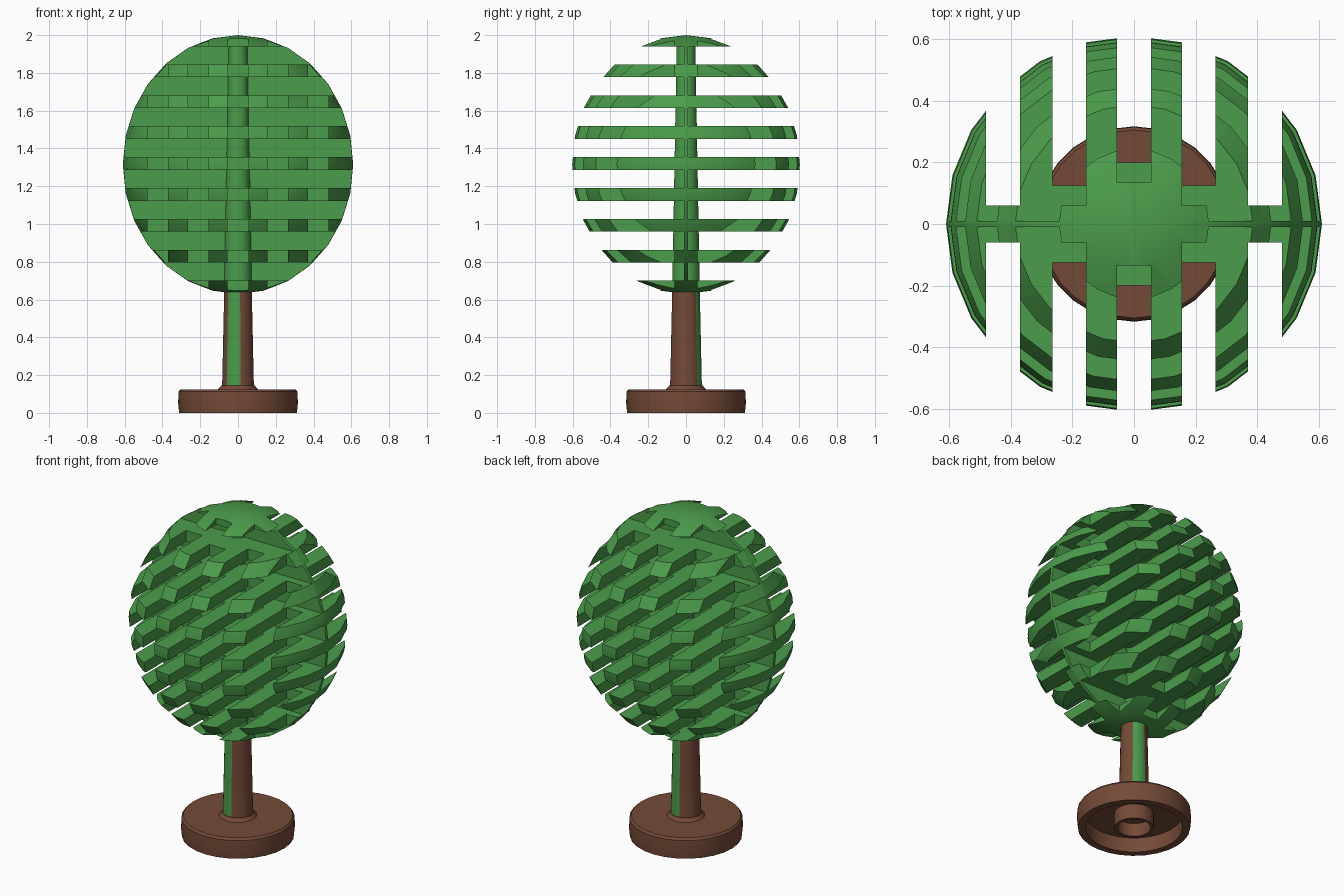
import bpy, bmesh, math
from mathutils import Matrix

cube = bpy.data.objects.get("Cube")
if cube:
    bpy.data.objects.remove(cube, do_unlink=True)


def material(name, rgb):
    m = bpy.data.materials.new(name)
    m.use_nodes = True
    m.diffuse_color = (*rgb, 1)
    m.node_tree.nodes["Principled BSDF"].inputs["Base Color"].default_value = (*rgb, 1)
    return m


green = material("leaf green", (0.07, 0.335, 0.07))
brown = material("bark brown", (0.175, 0.068, 0.038))


def make_object(name, bm, mats):
    bmesh.ops.recalc_face_normals(bm, faces=bm.faces)
    mesh = bpy.data.meshes.new(name)
    bm.to_mesh(mesh)
    bm.free()
    for m in mats:
        mesh.materials.append(m)
    ob = bpy.data.objects.new(name, mesh)
    bpy.context.collection.objects.link(ob)
    return ob


def smooth(ob):
    bpy.ops.object.select_all(action='DESELECT')
    ob.select_set(True)
    bpy.context.view_layer.objects.active = ob
    bpy.ops.object.shade_smooth_by_angle(angle=math.radians(30))


def lathe(profile, sides, start=0.0):
    """Turn a list of (radius, height) points around the z axis."""
    bm = bmesh.new()
    rings = []
    for r, z in profile:
        angles = [start + math.tau * i / sides for i in range(sides)]
        rings.append([bm.verts.new((r * math.cos(a), r * math.sin(a), z)) for a in angles])
    for low, high in zip(rings, rings[1:]):
        for i in range(sides):
            j = (i + 1) % sides
            bm.faces.new((low[i], low[j], high[j], high[i]))
    bmesh.ops.remove_doubles(bm, verts=bm.verts, dist=1e-5)
    return bm


def add_box(bm, x0, x1, y0, y1, z0, z1):
    size = Matrix.Diagonal((x1 - x0, y1 - y0, z1 - z0, 1))
    place = Matrix.Translation(((x0 + x1) / 2, (y0 + y1) / 2, (z0 + z1) / 2))
    bmesh.ops.create_cube(bm, size=1, matrix=place @ size)


def add_box_pair(bm, x0, x1, y, z0, z1):
    """Matching boxes in front of and behind the middle plane."""
    add_box(bm, x0, x1, y, 1, z0, z1)
    add_box(bm, x0, x1, -1, -y, z0, z1)


def cut(ob, bm):
    cutter = make_object("cutter", bm, [green])
    cutter.hide_render = True
    mod = ob.modifiers.new("cut", 'BOOLEAN')
    mod.operation = 'DIFFERENCE'
    mod.solver = 'EXACT'
    mod.object = cutter
    bpy.context.view_layer.objects.active = ob
    bpy.ops.object.modifier_apply(modifier=mod.name)
    bpy.data.objects.remove(cutter, do_unlink=True)


# Hollow foot with a socket ring underneath
foot = lathe([(0, .08), (.093, .08), (.093, 0), (.11, 0), (.11, .09), (.27, .09),
              (.27, 0), (.312, 0), (.317, .05), (.315, .112), (.305, .125),
              (.105, .125), (.088, .145), (0, .145)], 28)
smooth(make_object("foot", foot, [brown]))

# Tapered trunk: green inside the crown and on two opposite strips
trunk = lathe([(0, .12), (.086, .12), (.085, .145), (.074, .64), (.05, 1.95), (0, 1.95)],
              20, math.radians(9))
for f in trunk.faces:
    c = f.calc_center_median()
    turn = math.degrees(math.atan2(c.y, c.x)) % 180
    f.material_index = int(c.z > .65 or (c.z > .15 and 45 < turn < 99))
smooth(make_object("trunk", trunk, [brown, green]))

# Egg-shaped crown
ball = bmesh.new()
bmesh.ops.create_uvsphere(ball, u_segments=24, v_segments=14, radius=1)
bmesh.ops.transform(ball, verts=ball.verts,
                    matrix=Matrix.Translation((0, 0, 1.315)) @ Matrix.Diagonal((.61, .61, .685, 1)))
crown = make_object("crown", ball, [green])

# Horizontal gaps leave nine plates joined by a thin upright fin
gaps = bmesh.new()
for i in range(8):
    z = .7 + i * .1635
    add_box_pair(gaps, -1, 1, .01, z, z + .096)
cut(crown, gaps)

# Slots split the plates into rows of teeth; the end caps are cut deeper
slots = bmesh.new()
for x, inner, cap_inner in ((0, .2, .135), (.21, .125, .06), (-.21, .125, .06),
                            (.425, .06, .06), (-.425, .06, .06)):
    span = (x - .055, x + .055)
    add_box_pair(slots, *span, inner, .75, 1.88)
    add_box_pair(slots, *span, cap_inner, .5, .74)
    add_box_pair(slots, *span, cap_inner, 1.89, 2.2)
cut(crown, slots)
smooth(crown)
